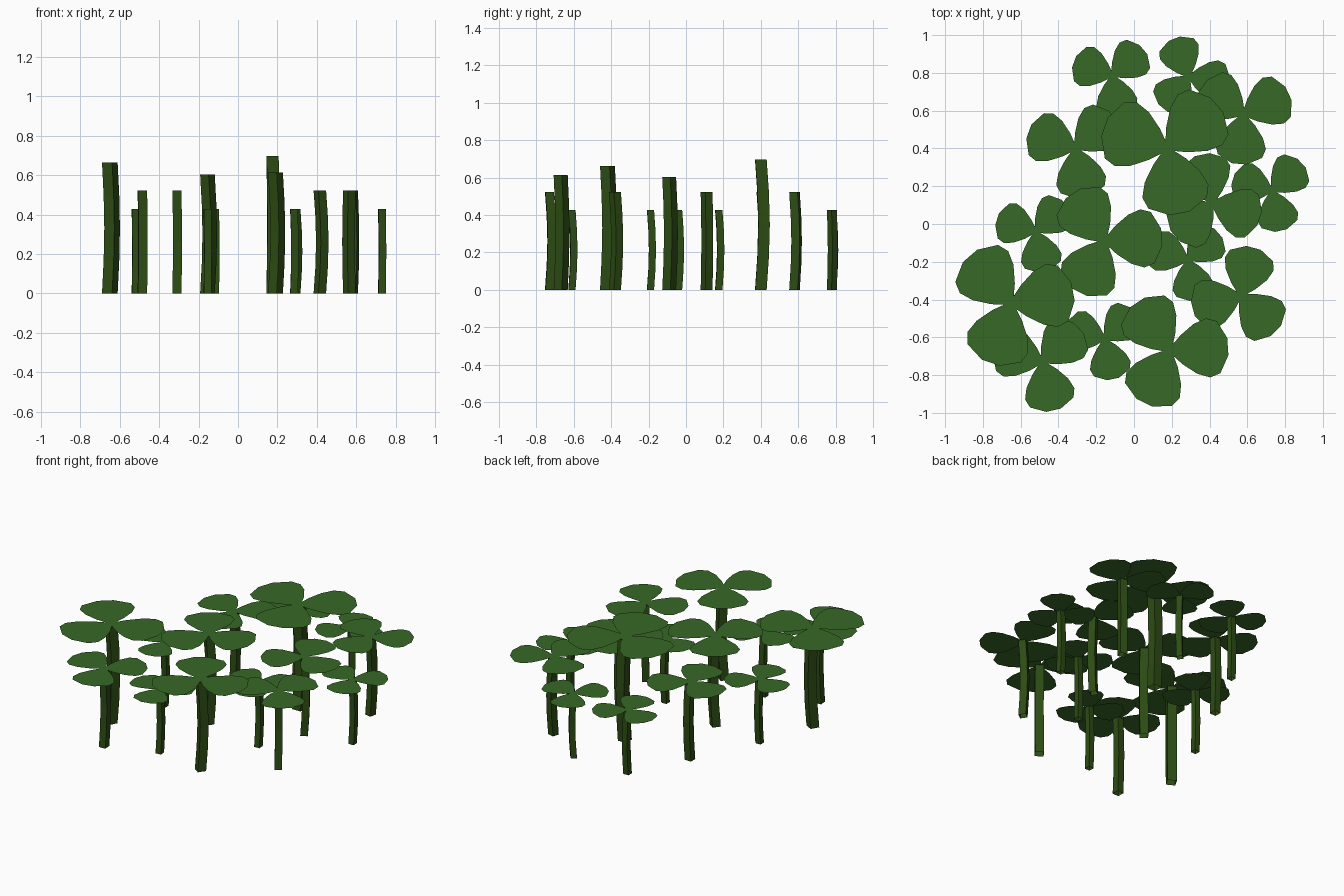
import bpy, math
from mathutils import Matrix, Vector

if "Cube" in bpy.data.objects:
    bpy.data.objects.remove(bpy.data.objects["Cube"])


def material(name, rgb):
    m = bpy.data.materials.new(name)
    m.diffuse_color = (*rgb, 1)
    m.use_nodes = True
    m.node_tree.nodes["Principled BSDF"].inputs["Base Color"].default_value = m.diffuse_color
    return m


LEAF = material("leaf green", (0.038, 0.14, 0.019))
STEM = material("stem dark green", (0.026, 0.072, 0.007))

# Half outline of one leaflet: (distance along, half width), unit length
HALF = [(0.2, 0.25), (0.44, 0.43), (0.66, 0.51), (0.84, 0.45), (1.0, 0.15)]
OUTLINE = [(-0.04, 0)] + [(u, -v) for u, v in HALF] + [(u, v) for u, v in reversed(HALF)]


def add_object(name, verts, faces, mat):
    me = bpy.data.meshes.new(name)
    me.from_pydata(verts, [], faces)
    me.materials.append(mat)
    ob = bpy.data.objects.new(name, me)
    bpy.context.collection.objects.link(ob)


def clover(i, x, y, h, angle):
    a = math.radians(angle)
    # Three flat leaflets on top of the stem
    verts, faces = [], []
    for k in range(3):
        rot = Matrix.Rotation(a + k * math.tau / 3, 3, 'Z')
        start = len(verts)
        for u, v in OUTLINE:
            verts.append(rot @ Vector((u, v, 0)) * h * 0.5 + Vector((x, y, h)))
        faces.append(range(start, len(verts)))
    add_object(f"clover_leaves_{i}", verts, faces, LEAF)

    # Square stem, slightly bowed sideways
    bow = a + math.radians(35)
    rings = 5
    verts, faces = [], []
    for r in range(rings):
        t = r / (rings - 1)
        off = 0.025 * h * math.sin(math.pi * t)
        for s in range(4):
            b = a + math.radians(5) + s * math.tau / 4
            verts.append((x + off * math.cos(bow) + 0.062 * h * math.cos(b),
                          y + off * math.sin(bow) + 0.062 * h * math.sin(b),
                          t * (h - 0.002)))
    for r in range(rings - 1):
        for s in range(4):
            n = (s + 1) % 4
            faces.append((r * 4 + s, r * 4 + n, r * 4 + 4 + n, r * 4 + 4 + s))
    add_object(f"clover_stem_{i}", verts, faces, STEM)


# x, y, height, leaf angle
PLANTS = [
    (-0.115, 0.785, 0.43, 40), (0.29, 0.78, 0.43, -9), (0.58, 0.58, 0.525, 25),
    (0.175, 0.40, 0.70, 41), (-0.31, 0.40, 0.525, 40), (-0.52, -0.04, 0.43, 42),
    (-0.155, -0.09, 0.605, 4), (0.73, 0.175, 0.43, 43), (0.415, 0.11, 0.525, -18),
    (0.285, -0.19, 0.43, 41), (0.565, -0.38, 0.525, 75), (0.19, -0.67, 0.615, 4),
    (-0.155, -0.61, 0.43, 42), (-0.485, -0.73, 0.525, 43), (-0.65, -0.42, 0.665, 11),
]
for i, p in enumerate(PLANTS):
    clover(i + 1, *p)
